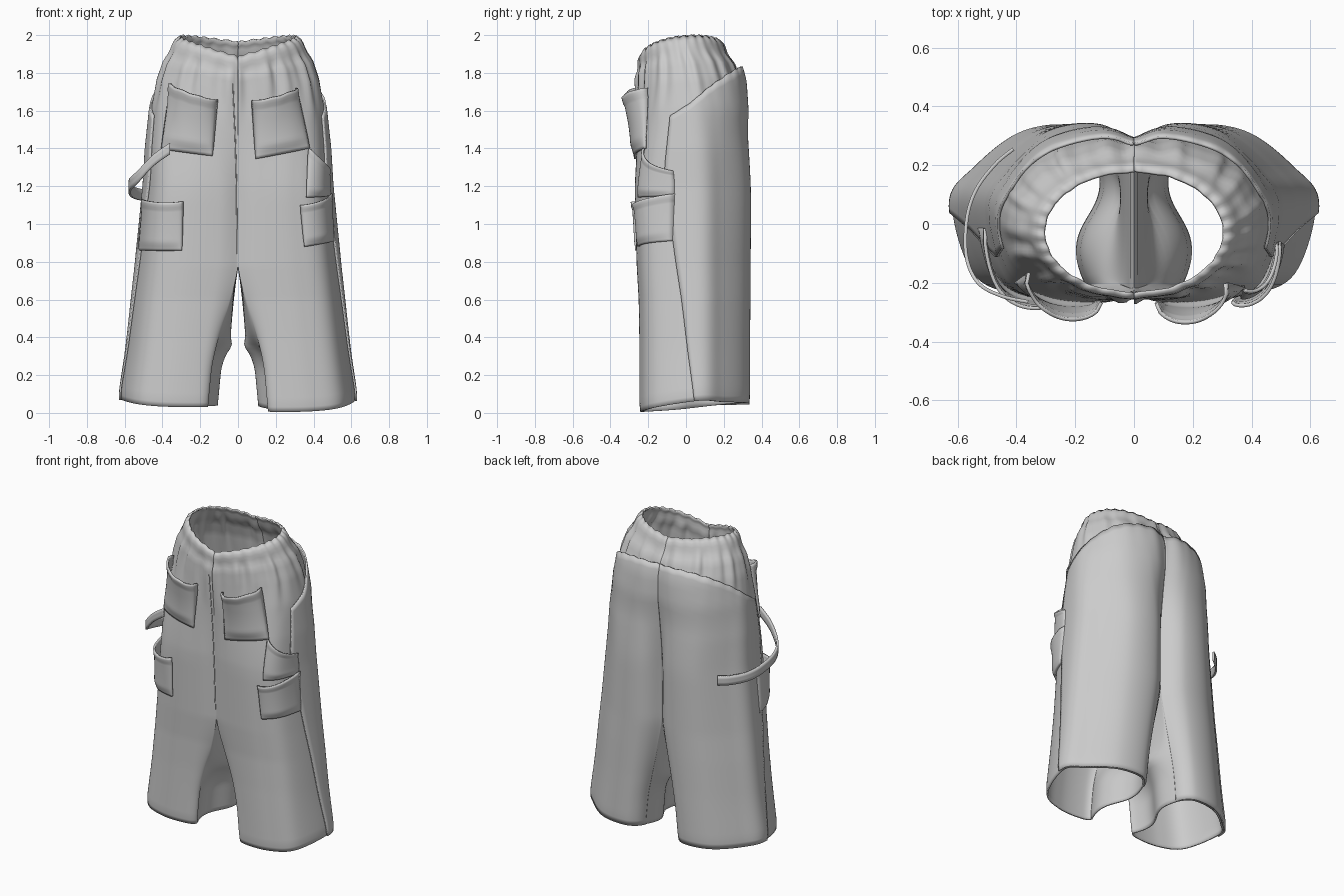
import bpy, bmesh, math
from mathutils import Vector

if "Cube" in bpy.data.objects:
    bpy.data.objects.remove(bpy.data.objects["Cube"])

ZC = 0.78   # crotch height
# height: outer x, front y, back y, inner x
PROFILE = [(0.0, .618, -.238, .318, .075), (0.05, .618, -.243, .322, .070), (0.4, .578, -.243, .322, .042),
           (0.6, .556, -.246, .324, .022), (ZC, .536, -.256, .325, 0), (1.2, .494, -.268, .327, 0),
           (1.4, .482, -.268, .326, 0), (1.6, .460, -.268, .318, 0), (1.75, .428, -.266, .292, 0),
           (1.84, .395, -.264, .262, 0), (1.89, .362, -.252, .225, 0), (1.92, .352, -.256, .215, 0),
           (1.95, .335, -.254, .205, 0), (1.97, .308, -.240, .182, 0)]
# half cross-section of a leg, front centre -> outside -> back centre
LEG = [(0, -.90), (.2, -1), (.58, -.99), (.87, -.74), (1, .1), (.85, .52), (.56, .94), (.22, 1), (0, .72)]
WAIST = [(math.sin(math.pi * i / 8), -math.cos(math.pi * i / 8)) for i in range(9)]


def smooth(x):
    x = max(0.0, min(1.0, x))
    return x * x * (3 - 2 * x)


def profile(z):
    z = max(0.0, min(1.97, z))
    for a, b in zip(PROFILE, PROFILE[1:]):
        if z <= b[0]:
            f = (z - a[0]) / (b[0] - a[0])
            return [p + (q - p) * f for p, q in zip(a[1:], b[1:])]


def spline(keys, t):
    t *= len(keys) - 1
    i = min(int(t), len(keys) - 2)
    f = t - i
    p = [Vector(keys[max(0, min(len(keys) - 1, i + k))]) for k in (-1, 0, 1, 2)]
    return p[1] + .5 * f * (p[2] - p[0] + f * (2 * p[0] - 5 * p[1] + 4 * p[2] - p[3]
                            + f * (3 * (p[1] - p[2]) + p[3] - p[0])))


def surf(s, t, z, gather=1):
    """Point on the trousers: side s, position t around the half, nominal height z."""
    xo, yf, yb, xi = profile(z)
    w = smooth((z - 1.1) / .85)
    k = spline(LEG, t).lerp(spline(WAIST, t), w)
    kx = max(0, k.x)
    # legs become round on the inside below the crotch
    low = smooth((ZC - z) / .6)
    front, back = max(0, 1 - t / .25) ** 2, max(0, (t - .75) / .25) ** 2
    kx += low * (.16 * front + .1 * back)
    ky = k.y + low * .06 * front
    x = xi + (xo - xi) * kx
    y = (yf + yb) / 2 + (yb - yf) / 2 * ky
    # elastic gathers below the waistband
    amp = gather * .026 * smooth((z - 1.5) / .35) * (1 - .8 * smooth((z - 1.86) / .06))
    amp *= .45 + .55 * abs(math.cos(math.pi * t))
    g = 1 + amp * (math.sin(58 * t + s) + .6 * math.sin(93 * t + 2 * s + 3 * z))
    # sloping waist rim and hem
    top = 1.885 + .08 * t + .07 * math.sin(math.pi * t) + .004 * math.sin(97 * t + s)
    hem = (.005 if s > 0 else .03) + .035 * (x / .63) ** 5 + .035 * (k.y + 1) / 2 * (s > 0) + .015 * (k.y + 1) / 2
    zz = z + (top - 1.97) * smooth((z - 1.4) / .57) + hem * (1 - smooth(z / .4))
    return Vector((s * x * g, y * g, zz))


def out(s, t, z, d):
    """Ungathered surface point pushed outward by d."""
    e = .01
    dt = surf(s, min(1, t + e), z, 0) - surf(s, max(0, t - e), z, 0)
    dz = surf(s, t, z + e, 0) - surf(s, t, z - e, 0)
    return surf(s, t, z, 0) + dt.cross(dz).normalized() * s * d


def finish(name, bm, thick, offset=-1):
    me = bpy.data.meshes.new(name)
    bm.to_mesh(me)
    bm.free()
    ob = bpy.data.objects.new(name, me)
    bpy.context.collection.objects.link(ob)
    m = ob.modifiers.new("cloth", 'SOLIDIFY')
    m.thickness, m.offset = thick, offset
    for p in me.polygons:
        p.use_smooth = True
    return ob


def grid(bm, rows, s, closed=False):
    vs = [[bm.verts.new(p) for p in r] for r in rows]
    for a, b in zip(vs, vs[1:]):
        n = len(a)
        for j in range(n if closed else n - 1):
            k = (j + 1) % n
            q = [a[j], b[j], b[k], a[k]]     # rows run downward
            bm.faces.new(q if s > 0 else q[::-1])


# Trouser body: hips, legs and waistband
N, M = 80, 24
bm = bmesh.new()
for s in (1, -1):
    hips = [1.97 - (1.97 - ZC) * (i / 54) for i in range(55)]
    grid(bm, [[surf(s, j / N, z) for j in range(N + 1)] for z in hips], s)
    legs = []
    for i in range(31):
        z = ZC * (1 - i / 30)
        row = [surf(s, j / N, z) for j in range(N + 1)]
        a, b = row[N], row[0]
        # inner leg: smooth bezier continuing the outer curve at both ends
        da, db = (a - row[N - 2]).normalized(), (b - row[2]).normalized()
        bulge = (abs(a.x) + abs(b.x)) / 2 - profile(z)[3]
        h = bulge / (.375 * max(.3, abs(da.x) + abs(db.x)))
        c, d = a + da * h, b + db * h
        for k in range(1, M):
            f = k / M
            g = 1 - f
            row.append(a * g ** 3 + c * 3 * g * g * f + d * 3 * g * f * f + b * f ** 3)
        legs.append(row)
    grid(bm, legs, s, True)
bmesh.ops.remove_doubles(bm, verts=bm.verts, dist=.0004)
finish("trouser_body", bm, .01)

# Back panels laid over the gathered yoke, loose at the top edge
for s, name in ((1, "back_panel_right"), (-1, "back_panel_left")):
    bm = bmesh.new()
    rows = []
    for i in range(51):
        row = []
        for j in range(49):
            q = j / 48
            zt = 1.57 + .25 * (1 - (1 - q) ** 2)
            z = zt * (1 - i / 50)
            t = .485 - .07 * min(1, z / 1.3)
            t += (1 - t) * q
            d = .012 + .03 * smooth((z - 1.4) / .4) * smooth((q - .25) / .4)
            d *= .3 + .7 * smooth((1 - q) / .15)
            p = out(s, t, z, d)
            p.x = s * max(0, s * p.x)
            row.append(p)
        rows.append(row)
    grid(bm, rows, s)
    finish(name, bm, .010)


def find_t(s, x, z):
    lo, hi = 0.0, .5
    for _ in range(22):
        mid = (lo + hi) / 2
        if abs(surf(s, mid, z, 0).x) < x:
            lo = mid
        else:
            hi = mid
    return lo


def pocket(name, s, tl, tr, br, bl, bulge):
    """Patch pocket from front-view corners (|x|, z), inner edge first, open at the top."""
    bm = bmesh.new()
    n = 20
    rows = []
    for i in range(n + 1):
        b = 1 - i / n
        row = []
        for j in range(n + 1):
            a = j / n
            top = Vector(tl).lerp(Vector(tr), a)
            low = Vector(bl).lerp(Vector(br), a)
            x, z = low.lerp(top, b)
            z -= .012 * math.sin(math.pi * a) * b
            side = max(0, math.sin(math.pi * a)) ** .5
            d = .006 + side * min(1, b * 6) * (.012 + bulge * (.15 + .85 * b ** 1.5))
            d += .005 * (b > .88)
            row.append(out(s, find_t(s, x, z), z, d))
        rows.append(row)
    grid(bm, rows, s)
    finish(name, bm, .012, 0)


# Front pouch pockets (nominal heights allow for the sloping waist)
pocket("front_pocket_right", 1, (.075, 1.685), (.305, 1.725), (.375, 1.40), (.095, 1.345), .07)
pocket("front_pocket_left", -1, (.11, 1.685), (.35, 1.745), (.40, 1.395), (.135, 1.36), .07)
# Cargo pockets on the thighs
pocket("cargo_pocket_right", 1, (.33, 1.10), (.482, 1.16), (.502, .91), (.35, .88), .018)
pocket("cargo_pocket_left", -1, (.29, 1.12), (.494, 1.13), (.52, .86), (.295, .86), .018)
pocket("side_pocket_right", 1, (.37, 1.40), (.472, 1.28), (.482, 1.15), (.36, 1.14), .012)

# Hanging strap looping round the left thigh
keys = [(-.36, -.265, 1.40), (-.45, -.245, 1.335), (-.53, -.20, 1.25), (-.57, -.11, 1.21),
        (-.568, .02, 1.18), (-.535, .12, 1.16), (-.47, .205, 1.15), (-.41, .255, 1.15)]
bm = bmesh.new()
pts = [spline(keys, i / 48) for i in range(49)]
grid(bm, [[p + Vector((0, 0, h)) for p in pts] for h in (.03, .01, -.01, -.03)], -1)
finish("thigh_strap", bm, .012, 0)

# Stitched fly seam beside the front centre
cu = bpy.data.curves.new("fly_seam", 'CURVE')
cu.dimensions = '3D'
cu.bevel_depth = .003
sp = cu.splines.new('POLY')
sp.points.add(29)
for i, p in enumerate(sp.points):
    h = i / 29
    q = surf(-1, .01 + .02 * h, .84 + .96 * h)
    p.co = (q.x, q.y, q.z, 1)
bpy.context.collection.objects.link(bpy.data.objects.new("fly_seam", cu))

# Keep edges sharp, surfaces smooth
for ob in bpy.context.collection.objects:
    ob.select_set(ob.type == 'MESH')
    if ob.type == 'MESH':
        bpy.context.view_layer.objects.active = ob
bpy.ops.object.shade_smooth_by_angle(angle=math.radians(60))
